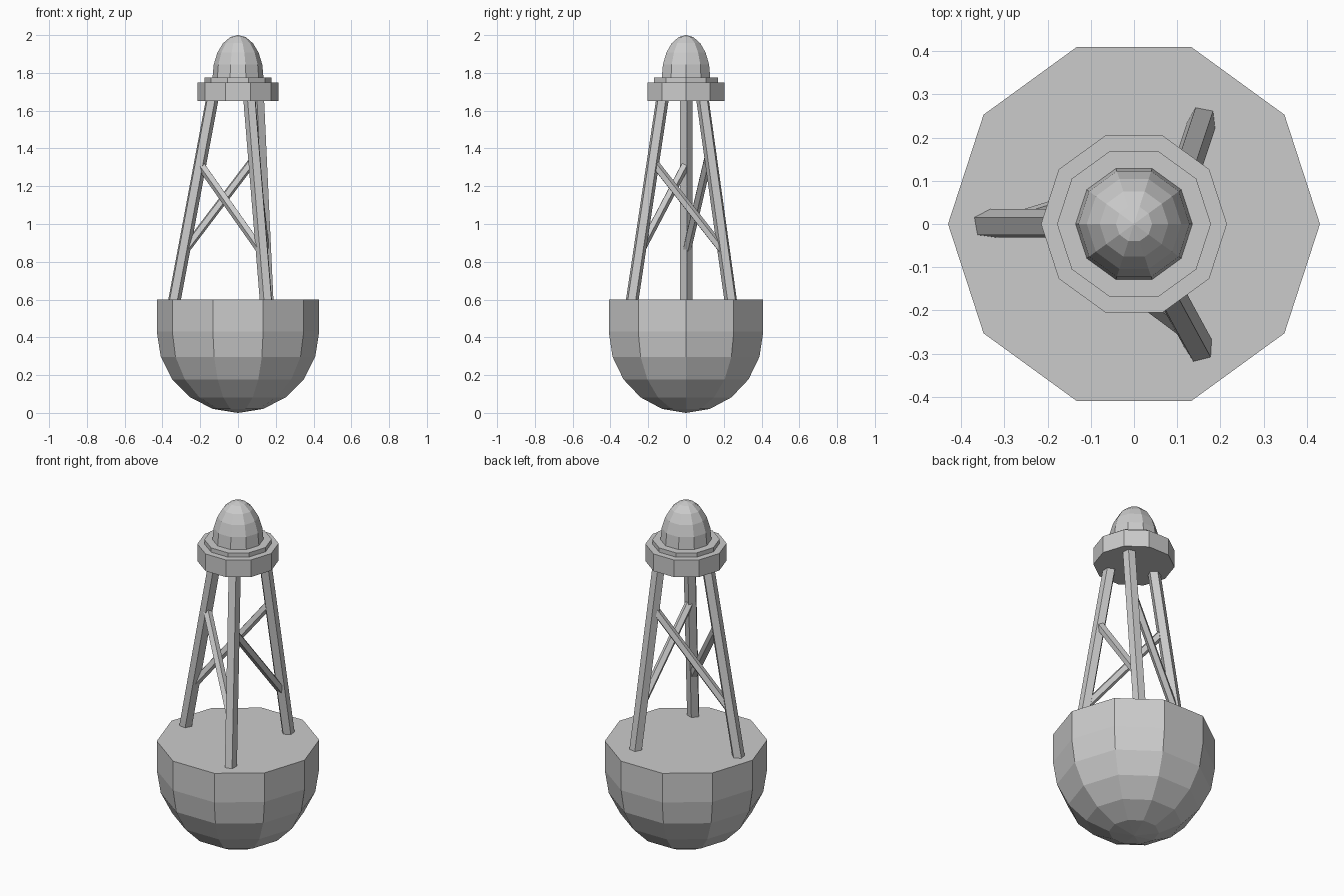
import bpy
from math import sin, cos, pi, radians
from mathutils import Vector

if "Cube" in bpy.data.objects:
    bpy.data.objects.remove(bpy.data.objects["Cube"])

SIDES = 10


def mesh_object(name, verts, faces):
    mesh = bpy.data.meshes.new(name)
    mesh.from_pydata(verts, [], faces)
    mesh.update()
    obj = bpy.data.objects.new(name, mesh)
    bpy.context.collection.objects.link(obj)
    return obj


def skin(name, rings, n):
    """Join rings of n points, listed bottom to top, and cap both ends."""
    verts = [p for ring in rings for p in ring]
    faces = [tuple(range(n))[::-1],
             tuple(range(len(verts) - n, len(verts)))]
    for k in range(len(rings) - 1):
        for i in range(n):
            j = (i + 1) % n
            faces.append((k * n + i, k * n + j, (k + 1) * n + j, (k + 1) * n + i))
    return mesh_object(name, verts, faces)


def turned(name, profile):
    """Ten-sided turned solid from (radius, z) pairs."""
    rings = [[(r * cos(2 * pi * i / SIDES), r * sin(2 * pi * i / SIDES), z)
              for i in range(SIDES)] for r, z in profile]
    return skin(name, rings, SIDES)


def bar(name, a, b, radius, phase=0, n=5):
    """Straight bar between two points, a below b."""
    d = (b - a).normalized()
    u = (Vector((1, 0, 0)) - d * d.x).normalized()
    v = d.cross(u)
    angles = [radians(phase) + 2 * pi * i / n for i in range(n)]
    rings = [[c + (u * cos(t) + v * sin(t)) * radius for t in angles] for c in (a, b)]
    return skin(name, rings, n)


# Quarter-arc steps shared by the float and the lamp
steps = [radians(18 * k) for k in range(5)]

# Float: half ball with a straight upper wall and flat deck
hull = [(0.002, 0.0)] + [(0.43 * cos(t), 0.43 - 0.43 * sin(t)) for t in reversed(steps)]
turned("float", hull + [(0.43, 0.60)])

# Tower head and lamp
turned("head_platform", [(0.215, 1.65), (0.215, 1.75)])
turned("lamp_base", [(0.178, 1.74), (0.178, 1.775)])
dome = [(0.135 * cos(t), 1.775 + 0.225 * sin(t)) for t in steps]
turned("lamp", dome + [(0.002, 2.0)])

# Legs: deck point, head point, turn of the five-sided section
LEGS = {
    "left": (Vector((-0.337, 0, 0.60)), Vector((-0.14, 0, 1.65)), 154),
    "back": (Vector((0.157, 0.237, 0.60)), Vector((0.108, 0.09, 1.65)), 43),
    "front": (Vector((0.15, -0.285, 0.60)), Vector((0.064, -0.127, 1.65)), -40),
}


def on_leg(side, z):
    a, b, _ = LEGS[side]
    return a.lerp(b, (z - 0.60) / 1.05)


for side, (_, _, phase) in LEGS.items():
    bar(side + "_leg", on_leg(side, 0.58), on_leg(side, 1.67), 0.035, phase)

# Diagonal braces, each from low on one leg to high on the next
for low, high, z in (("front", "left", 1.32), ("back", "front", 1.33), ("left", "back", 1.39)):
    bar(f"{low}_{high}_brace", on_leg(low, 0.85), on_leg(high, z), 0.024, 20)
